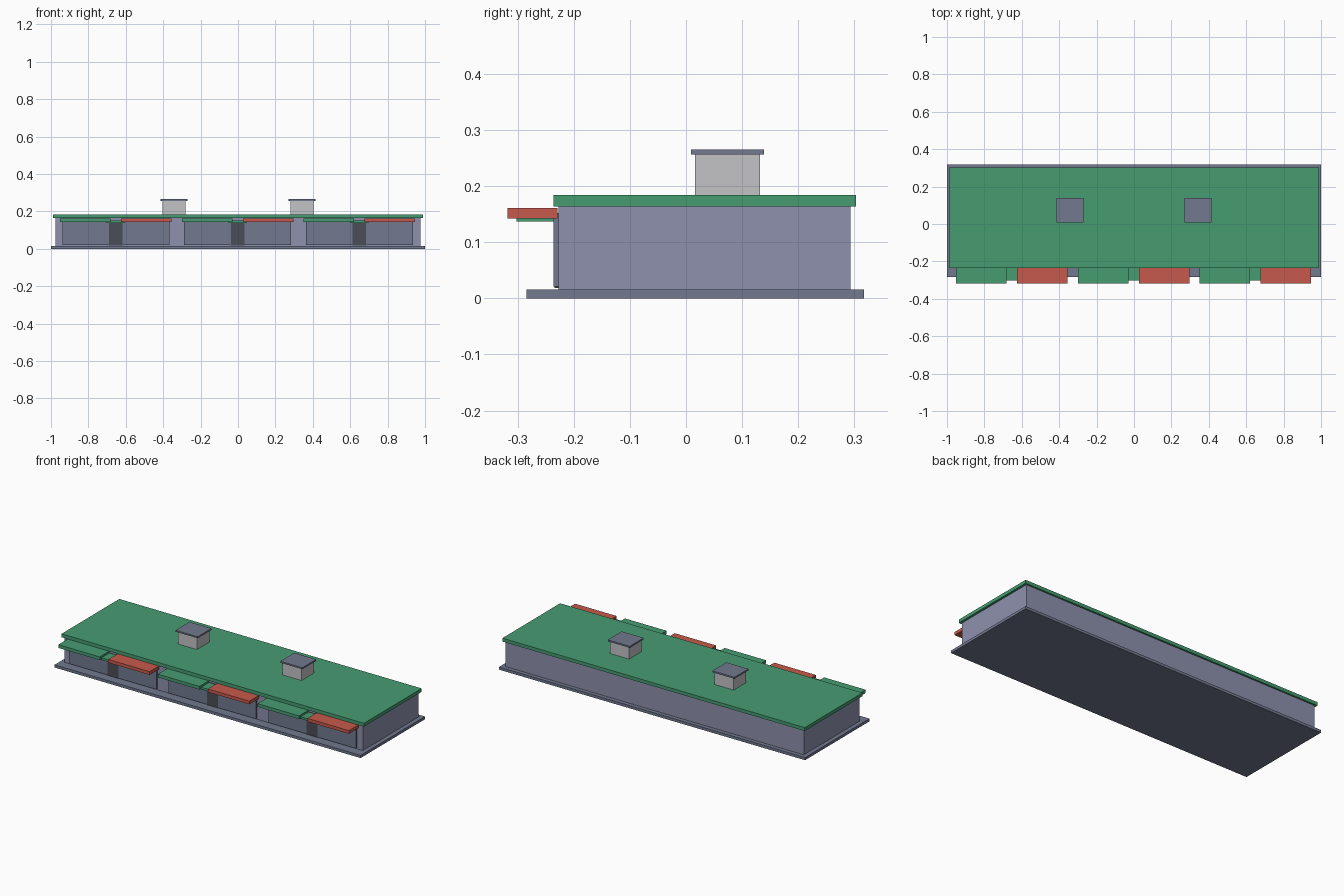
import bpy

cube = bpy.data.objects.get("Cube")
if cube:
    bpy.data.objects.remove(cube, do_unlink=True)


def linear(c):
    c /= 255
    return c / 12.92 if c <= 0.04045 else ((c + 0.055) / 1.055) ** 2.4


def material(name, r, g, b):
    m = bpy.data.materials.new(name)
    m.use_nodes = True
    colour = (linear(r), linear(g), linear(b), 1)
    m.diffuse_color = colour
    m.node_tree.nodes["Principled BSDF"].inputs["Base Color"].default_value = colour
    return m


lavender = material("lavender wall", 141, 145, 173)
slate = material("slate grey", 114, 121, 143)
green = material("green", 70, 156, 113)
red = material("red", 198, 90, 76)
pale = material("pale grey", 196, 195, 199)
dark = material("dark grey", 74, 77, 87)


def box(name, mat, x, y, z):
    """Box given by its (min, max) range on each axis."""
    ranges = (x, y, z)
    bpy.ops.mesh.primitive_cube_add(size=1, location=[sum(r) / 2 for r in ranges])
    ob = bpy.context.object
    ob.name = name
    ob.scale = [r[1] - r[0] for r in ranges]
    bpy.ops.object.transform_apply(location=False, rotation=False, scale=True)
    ob.data.materials.append(mat)
    return ob


def span(centre, width):
    return (centre - width / 2, centre + width / 2)


# Main building
box("base_slab", slate, (-1, 1), (-0.284, 0.317), (0, 0.016))
box("walls", lavender, (-0.975, 0.975), (-0.227, 0.293), (0.016, 0.165))
box("roof", green, (-0.988, 0.988), (-0.236, 0.303), (0.164, 0.184))

# Three shop fronts, each with a door between two awning-covered windows
for i in range(3):
    cx = (i - 1) * 0.651 - 0.002
    box(f"door_{i}", dark, span(cx, 0.075), (-0.234, -0.226), (0.018, 0.15))
    box(f"door_canopy_{i}", green, span(cx, 0.1), (-0.302, -0.227), (0.137, 0.150))
    for side, name, colour in ((-1, "left_hand", green), (1, "right_hand", red)):
        box(f"window_{name}_{i}", slate, span(cx + side * 0.161, 0.25),
            (-0.236, -0.226), (0.021, 0.152))
        box(f"awning_{name}_{i}", colour, span(cx + side * 0.163, 0.271),
            (-0.318, -0.229), (0.142, 0.161))

# Roof vents
for name, cx in (("right", -0.342), ("left", 0.342)):
    box(f"vent_{name}", pale, span(cx, 0.124), (0.016, 0.132), (0.183, 0.257))
    box(f"vent_cap_{name}", slate, span(cx, 0.144), (0.009, 0.139), (0.256, 0.265))
